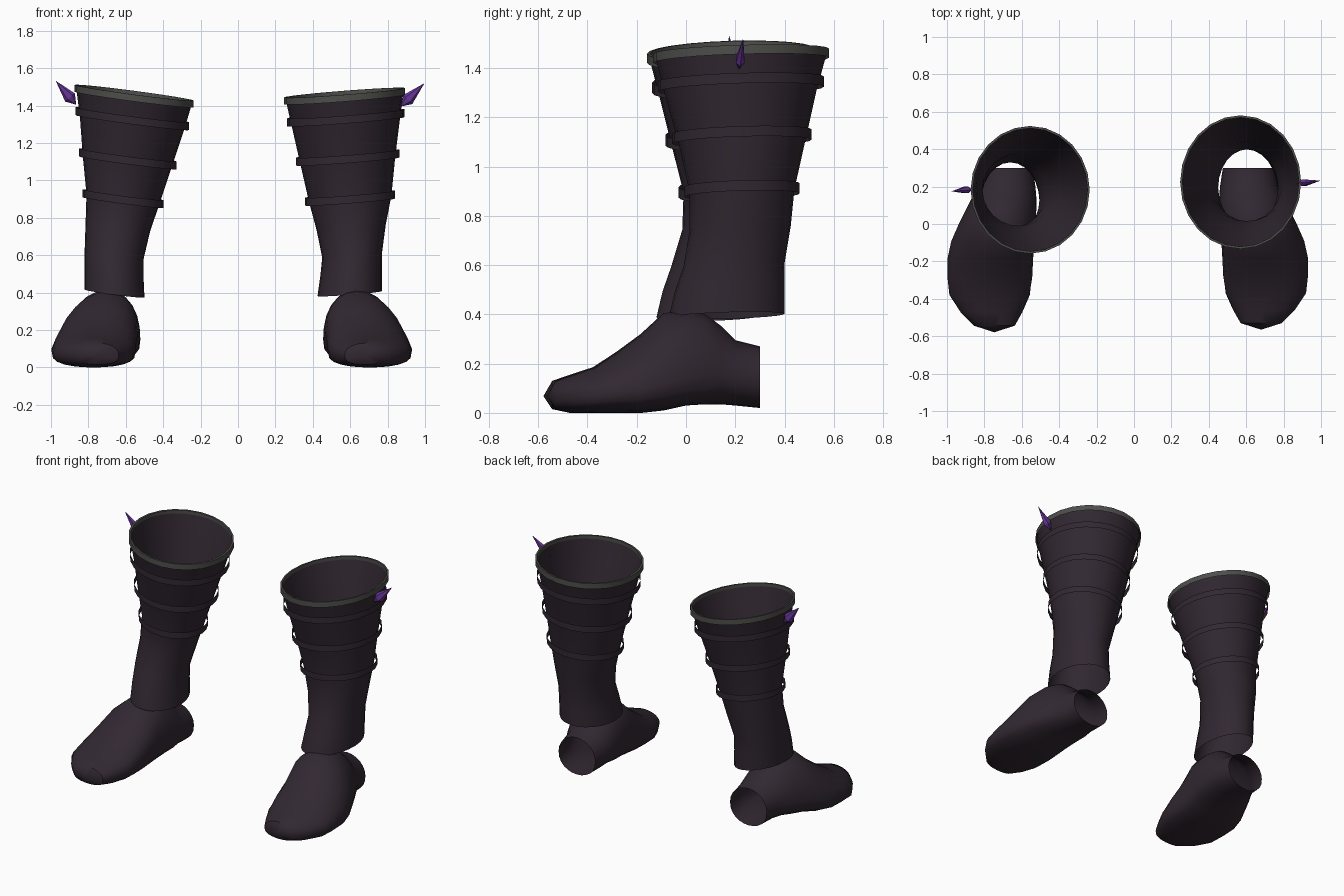
import bpy, bmesh, math
from mathutils import Vector

if "Cube" in bpy.data.objects:
    bpy.data.objects.remove(bpy.data.objects["Cube"])


def material(name, col):
    m = bpy.data.materials.new(name)
    m.diffuse_color = (*col, 1)
    m.use_nodes = True
    m.node_tree.nodes["Principled BSDF"].inputs["Base Color"].default_value = m.diffuse_color
    return m


LEATHER = material("dark plum leather", (0.031, 0.021, 0.031))
STEEL = material("grey trim", (0.075, 0.075, 0.072))
CRYSTAL = material("purple crystal", (0.13, 0.035, 0.30))
N = 24


def loft(name, rings, mat, tip=None, tail=None, angle=35, smooth=True):
    """Skin a list of closed rings; optional points close the start or end."""
    bm = bmesh.new()
    vs = [[bm.verts.new(p) for p in r] for r in rings]
    n = len(rings[0])
    for a, b in zip(vs, vs[1:]):
        for i in range(n):
            j = (i + 1) % n
            bm.faces.new((a[i], a[j], b[j], b[i]))
    for point, ring in ((tip, vs[0]), (tail, vs[-1])):
        if point is not None:
            c = bm.verts.new(point)
            for i in range(n):
                bm.faces.new((c, ring[i], ring[(i + 1) % n]))
    bmesh.ops.recalc_face_normals(bm, faces=bm.faces)
    me = bpy.data.meshes.new(name)
    bm.to_mesh(me)
    bm.free()
    ob = bpy.data.objects.new(name, me)
    bpy.context.collection.objects.link(ob)
    me.materials.append(mat)
    if smooth:
        bpy.ops.object.select_all(action='DESELECT')
        ob.select_set(True)
        bpy.context.view_layer.objects.active = ob
        bpy.ops.object.shade_smooth_by_angle(angle=math.radians(angle))
    return ob


# Shaft outlines: height, inner x, outer x, front y, back y
SHAFT_R = [(.395, .425, .77, -.07, .40), (.5, .44, .77, -.045, .40),
           (.6, .45, .77, -.01, .40), (.75, .42, .79, .015, .425),
           (.9, .38, .82, .015, .44), (1.1, .335, .84, -.03, .485),
           (1.3, .29, .865, -.085, .53), (1.455, .255, .885, -.125, .573)]
SHAFT_L = [(.395, .50, .82, -.12, .33), (.5, .505, .82, -.095, .33),
           (.6, .505, .82, -.06, .33), (.75, .47, .815, -.015, .36),
           (.9, .42, .81, -.01, .375), (1.1, .355, .83, -.06, .42),
           (1.3, .29, .845, -.11, .47), (1.455, .245, .865, -.15, .516)]

# Foot sections: y, inner x, outer x, bottom z, top z, widest z, lean of the top
FOOT = [(-.53, .57, .79, .015, .13, .07, 0), (-.46, .53, .86, 0, .155, .075, 0),
        (-.37, .49, .92, 0, .185, .08, -.02), (-.28, .48, .93, 0, .245, .09, -.04),
        (-.18, .48, .93, 0, .32, .10, -.06), (-.09, .475, .91, .01, .405, .12, -.06),
        (0, .46, .87, .03, .415, .14, -.03), (.08, .455, .83, .035, .40, .15, -.01),
        (.14, .455, .80, .035, .355, .15, 0), (.20, .46, .77, .03, .295, .15, 0),
        (.30, .475, .75, .02, .27, .145, 0)]


def outline(shaft, z):
    """Interpolate the shaft outline at a height."""
    for a, b in zip(shaft, shaft[1:]):
        if z <= b[0] or b is shaft[-1]:
            t = (z - a[0]) / (b[0] - a[0])
            return [p + (q - p) * t for p, q in zip(a[1:], b[1:])]


def shaft_ring(side, shaft, z, slope, grow=0, dz=0):
    x0, x1, y0, y1 = outline(shaft, z)
    cx, cy = (x0 + x1) / 2, (y0 + y1) / 2
    rx, ry = (x1 - x0) / 2 + grow, (y1 - y0) / 2 + grow
    pts = []
    for i in range(N):
        a = math.tau * i / N
        dx, dy = rx * math.cos(a), ry * math.sin(a)
        pts.append((side * (cx + dx), cy + dy, z + dz + slope * dx + .03 * dy))
    return pts


def foot_ring(side, sec, off, y_stretch):
    y, x0, x1, zb, zt, zw, lean = sec
    if y < 0:
        y *= y_stretch
    pts = []
    for i in range(N):
        a = math.tau * i / N
        c, s = math.cos(a), math.sin(a)
        if s >= 0:
            z, x = zw + (zt - zw) * s, lean * s
        else:
            # flatter sole, except round at the heel
            k = .6 if y < .1 else .85
            z, x = zw - (zw - zb) * abs(s) ** k, 0
        pts.append((side * ((x0 + x1) / 2 + (x1 - x0) / 2 * c + x + off), y, z))
    return pts


def boot(label, side, shaft, slope, off, stretch, straps, spike):
    # open leg shaft
    loft(label + "_shaft", [shaft_ring(side, shaft, r[0], slope) for r in shaft], LEATHER)
    # foot, with a closed toe and an open heel
    loft(label + "_foot", [foot_ring(side, s, off, stretch) for s in FOOT], LEATHER,
         tip=(side * (.68 + off), -.565 * stretch, .068), angle=40)
    # thin straps standing off the shaft
    for k, z in enumerate(straps):
        loft(f"{label}_strap_{k + 1}",
             [shaft_ring(side, shaft, z, slope, .02, d) for d in (-.021, .021)], LEATHER)
    # grey top rim, wrapped over the edge
    rim = [(.009, -.02), (.009, .017), (-.003, .017), (-.003, -.005)]
    loft(label + "_rim", [shaft_ring(side, shaft, 1.452, slope, g, d) for g, d in rim],
         STEEL, angle=30)
    # crystal spike on the outer side
    base, tip = Vector(spike[0]), Vector(spike[1])
    axis = (tip - base).normalized()
    across = axis.cross(Vector((0, 1, 0))).normalized()
    mid = base.lerp(tip, .3)
    ring = [mid + across * .034 * math.cos(a) + Vector((0, .02, 0)) * math.sin(a)
            for a in (math.tau * i / 6 for i in range(6))]
    loft(label + "_spike", [[base.lerp(p, .75) for p in ring], ring], CRYSTAL,
         tip=base, tail=tip, smooth=False)


boot("right", 1, SHAFT_R, .078, 0, 1.0, (.905, 1.122, 1.335),
     ((.87, .215, 1.395), (.997, .232, 1.52)))
boot("left", -1, SHAFT_L, .132, .067, 1.025, (.902, 1.115, 1.33),
     ((-.865, .185, 1.405), (-.975, .175, 1.533)))
